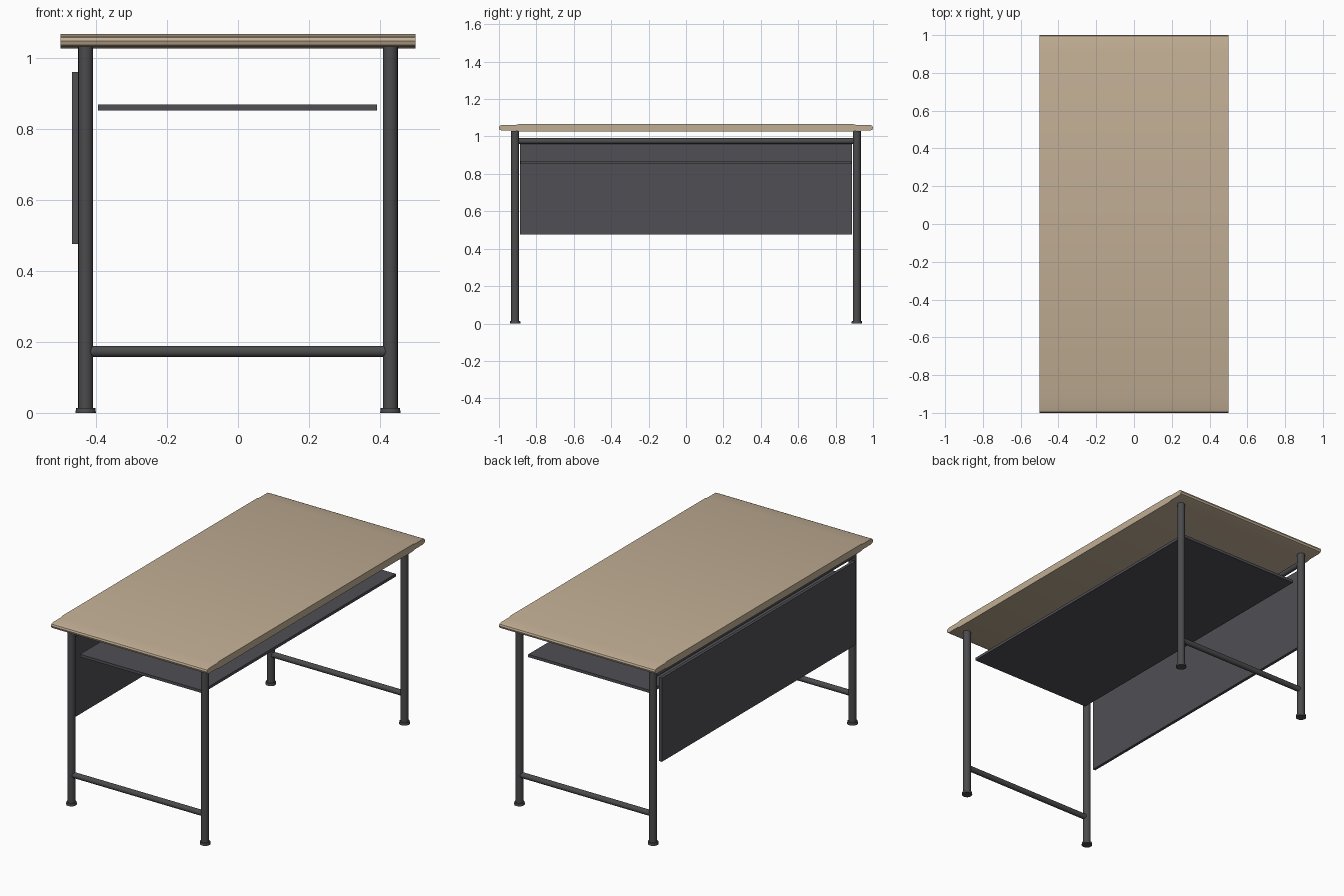
import bpy, bmesh, math
from mathutils import Vector

cube = bpy.data.objects.get("Cube")
if cube:
    bpy.data.objects.remove(cube, do_unlink=True)


def material(name, rgb):
    m = bpy.data.materials.new(name)
    m.use_nodes = True
    m.diffuse_color = (*rgb, 1)
    m.node_tree.nodes["Principled BSDF"].inputs["Base Color"].default_value = (*rgb, 1)
    return m


WOOD = material("light wood", (0.53, 0.42, 0.295))
STEEL = material("dark steel", (0.07, 0.07, 0.074))
SHEET = material("dark grey sheet", (0.08, 0.078, 0.09))


def finish(name, bm, mat, smooth=False):
    bmesh.ops.recalc_face_normals(bm, faces=bm.faces)
    mesh = bpy.data.meshes.new(name)
    bm.to_mesh(mesh)
    bm.free()
    mesh.materials.append(mat)
    ob = bpy.data.objects.new(name, mesh)
    bpy.context.collection.objects.link(ob)
    if smooth:
        bpy.ops.object.select_all(action='DESELECT')
        ob.select_set(True)
        bpy.context.view_layer.objects.active = ob
        bpy.ops.object.shade_smooth_by_angle(angle=math.radians(30))
    return ob


def box(name, lo, hi, mat):
    bm = bmesh.new()
    bmesh.ops.create_cube(bm, size=1)
    lo, hi = Vector(lo), Vector(hi)
    bmesh.ops.scale(bm, vec=hi - lo, verts=bm.verts)
    bmesh.ops.translate(bm, vec=(lo + hi) / 2, verts=bm.verts)
    return finish(name, bm, mat)


def tube(name, start, end, r1, r2, mat):
    start, end = Vector(start), Vector(end)
    axis = end - start
    bm = bmesh.new()
    bmesh.ops.create_cone(bm, cap_ends=True, segments=16, radius1=r1, radius2=r2,
                          depth=axis.length)
    turn = axis.to_track_quat('Z', 'Y').to_matrix()
    bmesh.ops.rotate(bm, matrix=turn, verts=bm.verts)
    bmesh.ops.translate(bm, vec=(start + end) / 2, verts=bm.verts)
    return finish(name, bm, mat, smooth=True)


# Tabletop: end profile with rounded, slightly thinner nosing, extruded across x
half = [(0.89, 1.067), (0.91, 1.062), (0.985, 1.062), (0.996, 1.057), (1.0, 1.047),
        (0.996, 1.036), (0.985, 1.031), (0.91, 1.031), (0.89, 1.026)]
profile = half + [(-y, z) for y, z in reversed(half)]
bm = bmesh.new()
face = bm.faces.new([bm.verts.new((-0.5, y, z)) for y, z in profile])
side = bmesh.ops.extrude_face_region(bm, geom=[face])
bmesh.ops.translate(bm, vec=(1, 0, 0),
                    verts=[g for g in side["geom"] if isinstance(g, bmesh.types.BMVert)])
finish("tabletop", bm, WOOD, smooth=True)

# Legs, feet and low end bars
LEG_X, LEG_Y = 0.429, 0.9135
for sy, end in ((-1, "front"), (1, "back")):
    y = sy * LEG_Y
    for sx, hand in ((-1, "right"), (1, "left")):
        x = sx * LEG_X
        tube(f"{end}_{hand}_leg", (x, y, 0.01), (x, y, 1.03), 0.0212, 0.0212, STEEL)
        tube(f"{end}_{hand}_foot", (x, y, 0), (x, y, 0.014), 0.029, 0.027, STEEL)
    tube(f"{end}_low_bar", (-LEG_X, y, 0.173), (LEG_X, y, 0.173), 0.016, 0.016, STEEL)

# Long rail, shelf and privacy panel
tube("upper_rail", (-LEG_X, -LEG_Y, 0.975), (-LEG_X, LEG_Y, 0.975), 0.0155, 0.0155, STEEL)
box("shelf", (-0.394, -0.886, 0.852), (0.392, 0.886, 0.868), SHEET)
box("privacy_panel", (-0.467, -0.888, 0.475), (-0.45, 0.888, 0.96), SHEET)
